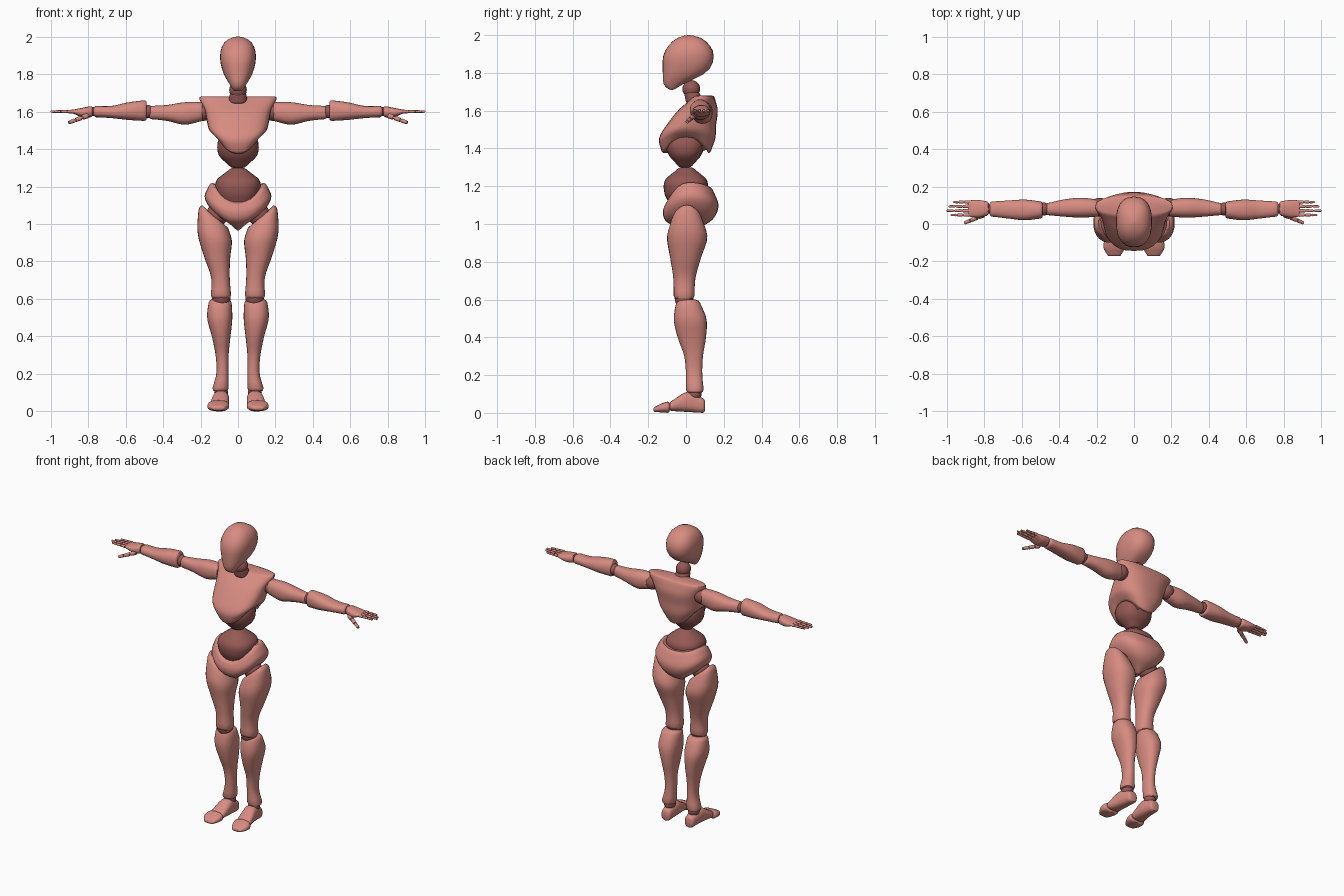
import bpy
import bmesh
from math import cos, sin, pi, copysign, radians
from mathutils import Vector, Matrix

cube = bpy.data.objects.get("Cube")
if cube:
    bpy.data.objects.remove(cube, do_unlink=True)


def make_material(name, colour):
    material = bpy.data.materials.new(name)
    material.use_nodes = True
    material.diffuse_color = colour
    material.node_tree.nodes["Principled BSDF"].inputs["Base Color"].default_value = colour
    return material


shell = make_material("salmon shell", (.68, .26, .22, 1))
dark = make_material("dark joint", (.3, .1, .09, 1))


def finish(name, bm, material, mirror):
    """Turn a bmesh into a smooth object, mirrored to the other side if asked."""
    bmesh.ops.recalc_face_normals(bm, faces=bm.faces)
    mesh = bpy.data.meshes.new(name)
    bm.to_mesh(mesh)
    bm.free()
    mesh.materials.append(material)
    mesh.shade_smooth()
    mesh.set_sharp_from_angle(angle=radians(45))
    part = bpy.data.objects.new(name, mesh)
    bpy.context.collection.objects.link(part)
    if mirror:
        part.modifiers.new("other side", "MIRROR").use_axis[0] = True


def sample(values, t):
    """Read a smooth curve through evenly spaced values at t from 0 to 1."""
    last = len(values) - 1
    i = min(int(t * last), last - 1)
    f = t * last - i
    p, q = values[max(i - 1, 0)], values[i]
    r, s = values[i + 1], values[min(i + 2, last)]
    return q + f / 2 * (r - p + f * (2 * p - 5 * q + 4 * r - s + f * (3 * (q - r) + s - p)))


def no_lift(c, s, t):
    return 0


def loft(name, axis, span, u_low, u_high, v_low, v_high, material=shell, mirror=True,
         power=2.3, edge=.012, domed=False, lift=no_lift, sides=28, steps=14):
    """Sweep a rounded section along an axis; its four sides follow their own curves."""
    start, end = span
    grid = [k / steps for k in range(steps + 1)]
    if domed:
        stations = [(t, (1 - cos(pi * t)) / 2, 0) for t in grid]
    else:
        e = edge / (end - start)
        body = [e + (1 - 2 * e) * t for t in grid]
        stations = [(0, 0, 1), (e * .3, e * .3, .3)] + [(t, t, 0) for t in body]
        stations += [(1 - e * .3, 1 - e * .3, .3), (1, 1, 1)]
    bm = bmesh.new()
    rings = []
    for t, along, inset in stations:
        low_u, high_u, low_v, high_v = [sample(c, t) for c in (u_low, u_high, v_low, v_high)]
        half_u, half_v = (high_u - low_u) / 2, (high_v - low_v) / 2
        trim = inset * min(edge, half_u / 2, half_v / 2)
        ring = []
        for k in range(sides):
            c, s = cos(2 * pi * k / sides), sin(2 * pi * k / sides)
            u = (low_u + high_u) / 2 + (half_u - trim) * copysign(abs(c) ** (2 / power), c)
            v = (low_v + high_v) / 2 + (half_v - trim) * copysign(abs(s) ** (2 / power), s)
            w = start + (end - start) * along + lift(c, s, t)
            place = {"x": (w, u, v), "y": (u, w, v), "z": (u, v, w)}[axis]
            ring.append(bm.verts.new(place))
        rings.append(ring)
    for low, high in zip(rings, rings[1:]):
        for k in range(sides):
            n = (k + 1) % sides
            bm.faces.new((low[k], low[n], high[n], high[k]))
    bm.faces.new(rings[0])
    bm.faces.new(rings[-1])
    finish(name, bm, material, mirror)


def central(name, span, half, front, back, **options):
    """Loft an upright part that is symmetric from left to right."""
    loft(name, "z", span, [-h for h in half], half, front, back, mirror=False, **options)


def ball(name, centre, radius, mirror=True):
    bm = bmesh.new()
    bmesh.ops.create_uvsphere(bm, u_segments=20, v_segments=12, radius=radius,
                              matrix=Matrix.Translation(centre))
    finish(name, bm, dark, mirror)


def digit(name, start, end, radius, pieces=3):
    """A finger made of tapered phalanges with rounded knuckles."""
    step = (Vector(end) - Vector(start)) / pieces
    turn = step.to_track_quat("Z", "Y").to_matrix().to_4x4()
    bm = bmesh.new()
    for i in range(pieces):
        r = radius * (1 - .14 * i)
        matrix = Matrix.Translation(Vector(start) + step * (i + .5)) @ turn
        made = bmesh.ops.create_cone(bm, cap_ends=True, segments=10, radius1=r, radius2=r * .85,
                                     depth=step.length, matrix=matrix)
        rims = {e for v in made["verts"] for e in v.link_edges
                if any(len(f.verts) > 4 for f in e.link_faces)}
        bmesh.ops.bevel(bm, geom=list(rims), offset=r * .35, segments=2, affect="EDGES")
    finish(name, bm, shell, True)


# Lower rim of the ribs arches at the sides
def rib_arch(c, s, t):
    return .085 * c * c * (1 - t) ** 2


# Pelvis rises at the hips and back, leaving a V at the front
def hip_rise(c, s, t):
    return c * c * (.03 + .08 * t) + .085 * (max(0, s) * t) ** 2


# Thigh top slopes up towards the outside
def thigh_slope(c, s, t):
    return .055 * c * t ** 3


# Head and neck
central("head", (1.71, 2), half=(.02, .04, .08, .096, .07, .005),
        front=(-.08, -.117, -.123, -.118, -.065, .01),
        back=(-.07, -.02, .115, .146, .1, .02), power=2.4, domed=True)
ball("neck_ball", (0, .028, 1.715), .047, mirror=False)
central("neck_base", (1.64, 1.7), half=(.05, .045), front=(0, -.01), back=(.1, .07), material=dark)

# Torso
central("rib_cage", (1.375, 1.68), half=(.11, .152, .166, .178, .21),
        front=(-.128, -.143, -.1, -.04, .04), back=(.13, .155, .16, .168, .15),
        power=2.5, lift=rib_arch)
central("upper_waist", (1.3, 1.49), half=(.04, .1, .11, .09),
        front=(-.04, -.09, -.11, -.08), back=(.03, .08, .1, .08), material=dark)
central("lower_waist", (1.1, 1.3), half=(.09, .115, .115, .04),
        front=(-.09, -.115, -.11, -.04), back=(.09, .11, .11, .04), material=dark)
central("pelvis", (.965, 1.11), half=(.03, .135, .178, .15),
        front=(-.03, -.105, -.123, -.11), back=(.05, .14, .172, .14), lift=hip_rise)

# Legs
ball("hip_ball", (.11, 0, 1.05), .06)
loft("thigh", "z", (.6, 1.045), edge=.02, lift=thigh_slope,
     u_low=(.036, .044, .042, .033, .055), u_high=(.146, .143, .182, .216, .21),
     v_low=(-.065, -.067, -.084, -.1, -.07), v_high=(.045, .05, .08, .113, .08))
ball("knee_ball", (.09, -.01, .605), .05)
loft("shin", "z", (.105, .6), edge=.02,
     u_low=(.05, .05, .05, .04, .03, .035), u_high=(.14, .115, .12, .14, .165, .155),
     v_low=(0, 0, -.01, -.045, -.065, -.05), v_high=(.095, .086, .09, .106, .108, .07))
ball("ankle_ball", (.09, .045, .1), .037)
loft("foot", "y", (-.087, .1), u_low=(.05, .047, .055), u_high=(.15, .135, .12),
     v_low=(.01, .005, 0), v_high=(.06, .11, .075), power=2.5)
loft("toe_piece", "y", (-.172, -.086), u_low=(.07, .05, .047), u_high=(.14, .162, .16),
     v_low=(.005, 0), v_high=(.03, .05, .062), power=2.6)

# Arms
ball("shoulder_ball", (.185, .09, 1.6), .05)
loft("upper_arm", "x", (.185, .475), u_low=(.04, .034, .04, .048), u_high=(.13, .14, .13, .11),
     v_low=(1.55, 1.53, 1.55, 1.56), v_high=(1.65, 1.65, 1.635, 1.63))
ball("elbow_ball", (.484, .08, 1.6), .036)
loft("forearm", "x", (.487, .77), u_low=(.03, .02, .03, .04), u_high=(.12, .13, .125, .12),
     v_low=(1.55, 1.555, 1.565, 1.57), v_high=(1.66, 1.65, 1.63, 1.63))
ball("wrist_ball", (.775, .08, 1.6), .025)

# Hands
loft("palm", "x", (.775, .886), u_low=(.045, .035, .04), u_high=(.12, .128, .126),
     v_low=(1.57, 1.57, 1.59), v_high=(1.63, 1.62, 1.61), power=2.5)
tips = {"index": .98, "middle": 1, "ring": .99, "little": .965}
for i, (finger, tip) in enumerate(tips.items()):
    y = .048 + .023 * i
    digit(finger + "_finger", (.878, y, 1.6), (tip, y, 1.6), .01)
digit("thumb", (.8, .05, 1.58), (.905, .005, 1.54), .015)
